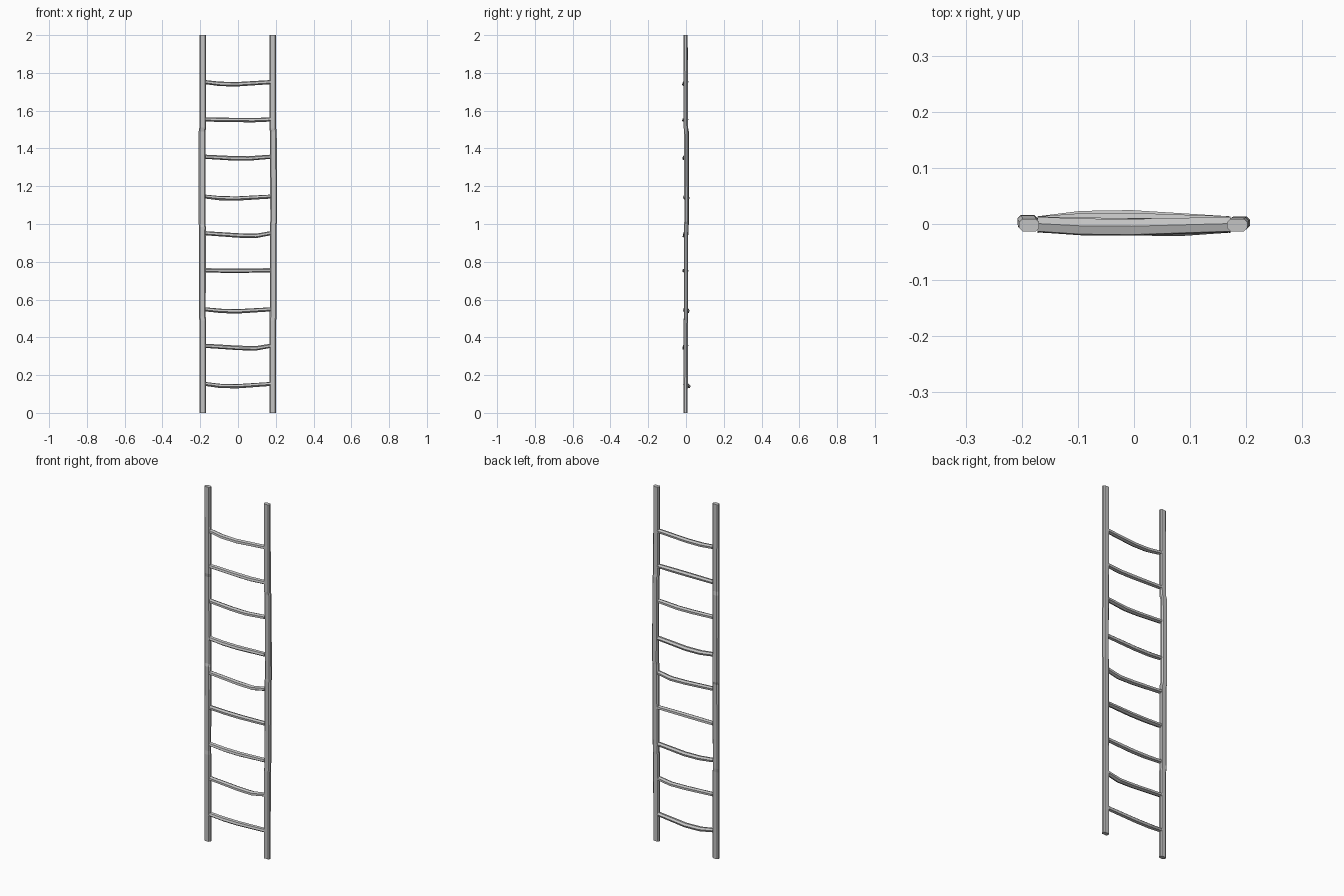
import bpy, bmesh, math
from mathutils import Vector

cube = bpy.data.objects.get("Cube")
if cube:
    bpy.data.objects.remove(cube, do_unlink=True)

# One weathered grey for the whole ladder
grey = bpy.data.materials.new("weathered_grey")
grey.use_nodes = True
colour = (0.55, 0.55, 0.55, 1)
grey.diffuse_color = colour
grey.node_tree.nodes["Principled BSDF"].inputs["Base Color"].default_value = colour


def loft(name, rings):
    """Skin a list of rings with flat faces and cap both ends."""
    bm = bmesh.new()
    loops = [[bm.verts.new(p) for p in ring] for ring in rings]
    n = len(loops[0])
    for a, b in zip(loops, loops[1:]):
        for i in range(n):
            j = (i + 1) % n
            bm.faces.new((a[i], a[j], b[j], b[i]))
    bm.faces.new(loops[0])
    bm.faces.new(loops[-1])
    bmesh.ops.recalc_face_normals(bm, faces=bm.faces[:])
    mesh = bpy.data.meshes.new(name)
    bm.to_mesh(mesh)
    bm.free()
    mesh.materials.append(grey)
    obj = bpy.data.objects.new(name, mesh)
    bpy.context.collection.objects.link(obj)


def rail_ring(cx, cy, z, hw=0.018, hd=0.011, c=0.006):
    """Chamfered rectangle lying flat at height z."""
    half = [(hw, -hd + c), (hw, hd - c), (hw - c, hd), (c - hw, hd)]
    pts = half + [(-x, -y) for x, y in half]
    return [Vector((cx + x, cy + y, z)) for x, y in pts]


def rung_ring(x, y, z, size, turn):
    """Six-sided section, a little deeper than it is tall."""
    return [Vector((x, y + 1.15 * size * math.cos(turn + k * math.tau / 6),
                    z + 0.85 * size * math.sin(turn + k * math.tau / 6)))
            for k in range(6)]


# Side rails, hewn with small steps: (centre x, centre y, height)
right_path = [(-0.187, -0.002, 0), (-0.187, -0.002, 0.49), (-0.189, 0, 0.51),
              (-0.188, 0.001, 0.985), (-0.190, 0.005, 1.0), (-0.190, 0.004, 1.49),
              (-0.187, 0, 1.51), (-0.187, -0.002, 2)]
left_path = [(0.184, -0.002, 0), (0.184, -0.001, 0.49), (0.186, 0, 0.51),
             (0.187, 0.001, 1.0), (0.189, 0.002, 1.015), (0.187, 0.001, 1.49),
             (0.184, -0.001, 1.505), (0.184, -0.002, 2)]
for name, path in (("right_rail", right_path), ("left_rail", left_path)):
    loft(name, [rail_ring(*p) for p in path])

# Rungs: (end height, x of the bend, sag, forward bow, twist)
rungs = [(0.153, -0.05, 0.012, 0.010, 0.2),
         (0.355, 0.05, 0.013, -0.003, 0.5),
         (0.548, -0.04, 0.010, 0.004, 0.3),
         (0.755, -0.03, 0.002, -0.004, 0.6),
         (0.951, 0.05, 0.014, -0.002, 0.4),
         (1.145, -0.05, 0.010, 0.005, 0.2),
         (1.356, 0.01, 0.009, -0.003, 0.5),
         (1.553, 0.04, 0.003, -0.005, 0.3),
         (1.751, -0.05, 0.011, -0.005, 0.4)]
for i, (z, bend, sag, bow, turn) in enumerate(rungs):
    rings = []
    for x, f, size in ((-0.172, 0, 0.013), (bend - 0.045, 0.85, 0.014),
                       (bend + 0.045, 1, 0.014), (0.172, 0, 0.013)):
        rings.append(rung_ring(x, bow * f - 0.001, z - sag * f, size, turn))
    loft(f"rung_{i + 1}", rings)
